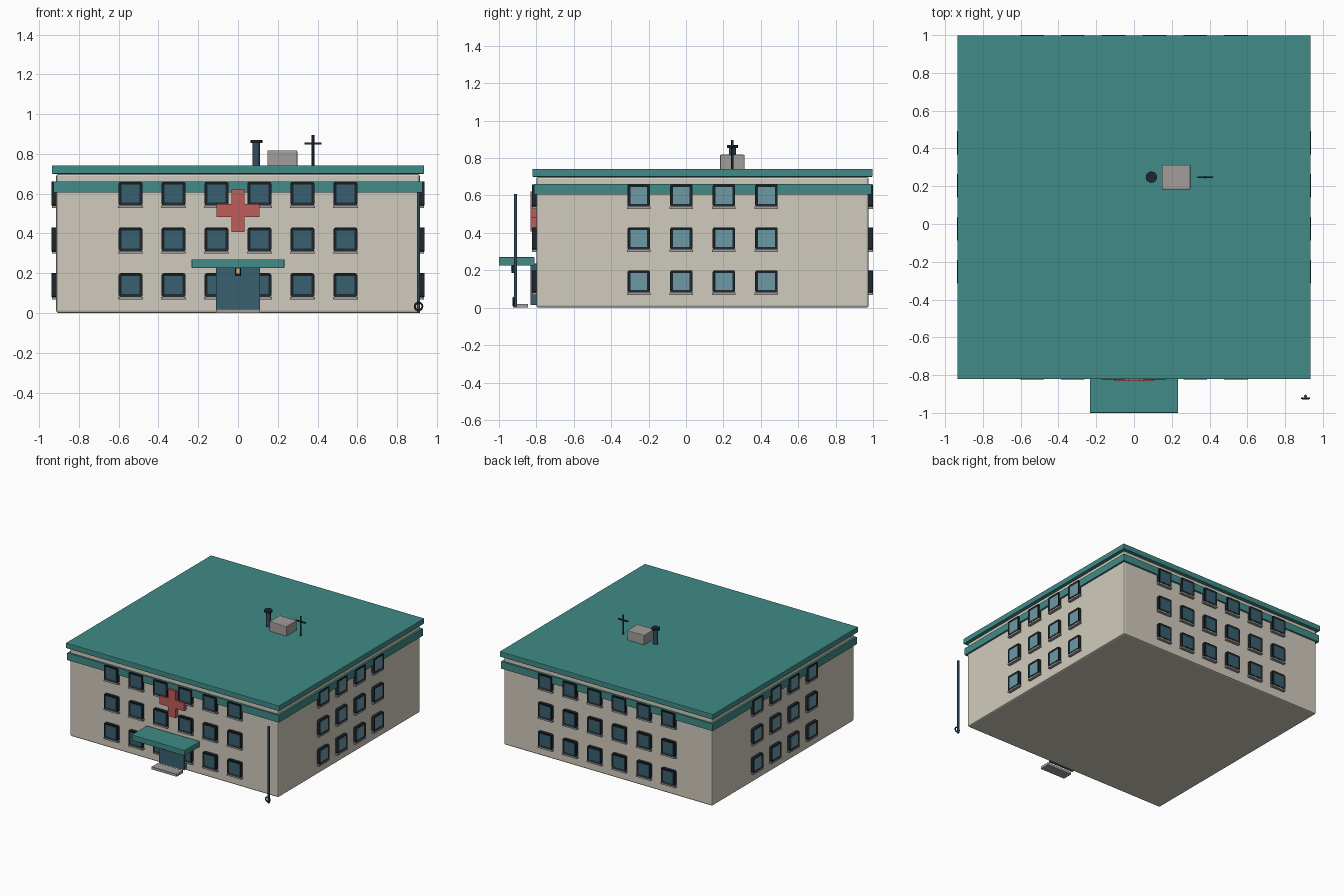
import bpy, bmesh, math
from mathutils import Matrix, Vector

if "Cube" in bpy.data.objects:
    bpy.data.objects.remove(bpy.data.objects["Cube"])


def mat(name, r, g, b):
    m = bpy.data.materials.new(name)
    m.diffuse_color = (r, g, b, 1)
    m.use_nodes = True
    m.node_tree.nodes["Principled BSDF"].inputs["Base Color"].default_value = m.diffuse_color
    return m


CREAM = mat("cream_wall", 0.64, 0.60, 0.51)
TEAL = mat("teal_trim", 0.052, 0.26, 0.245)
DARK = mat("dark_metal", 0.013, 0.02, 0.026)
STEEL = mat("blue_steel", 0.035, 0.075, 0.115)
GLASS = mat("dark_glass", 0.04, 0.115, 0.16)
SIDE_GLASS = mat("light_glass", 0.15, 0.32, 0.38)
RED = mat("red_sign", 0.52, 0.11, 0.10)
STONE = mat("stone", 0.36, 0.34, 0.32)
LAMP = mat("warm_lamp", 0.75, 0.50, 0.16)


def add(name, bm, m):
    bmesh.ops.recalc_face_normals(bm, faces=bm.faces[:])
    me = bpy.data.meshes.new(name)
    bm.to_mesh(me)
    bm.free()
    me.materials.append(m)
    ob = bpy.data.objects.new(name, me)
    bpy.context.collection.objects.link(ob)
    return ob


def box_bm(x0, x1, y0, y1, z0, z1):
    bm = bmesh.new()
    c = Vector(((x0 + x1) / 2, (y0 + y1) / 2, (z0 + z1) / 2))
    bmesh.ops.create_cube(bm, size=1, matrix=Matrix.Translation(c)
                          @ Matrix.Diagonal((x1 - x0, y1 - y0, z1 - z0, 1)))
    return bm


def box(name, m, x0, x1, y0, y1, z0, z1, bevel=0.0):
    ob = add(name, box_bm(x0, x1, y0, y1, z0, z1), m)
    if bevel:
        mod = ob.modifiers.new("bevel", 'BEVEL')
        mod.width, mod.segments = bevel, 2
    return ob


def rod(name, m, x, y, z0, z1, r, sides=16):
    bm = bmesh.new()
    bmesh.ops.create_cone(bm, cap_ends=True, segments=sides, radius1=r, radius2=r, depth=z1 - z0,
                          matrix=Matrix.Translation((x, y, (z0 + z1) / 2)))
    ob = add(name, bm, m)
    for p in ob.data.polygons:
        p.use_smooth = len(p.vertices) == 4
    return ob


# Main block, trim band and roof slab
HX, Y0, Y1 = 0.914, -0.80, 0.977
box("main_block", CREAM, -HX, HX, Y0, Y1, 0.0, 0.70, 0.012)
B, R = 0.014, 0.021
box("trim_band", TEAL, -HX - B, HX + B, Y0 - B, Y1 + B, 0.605, 0.662)
box("roof_slab", TEAL, -HX - R, HX + R, Y0 - R, Y1 + R, 0.70, 0.742, 0.003)


# Window parts, modelled facing -y with the wall plane at y = 0
def frame_bm():
    bm = box_bm(-0.06, 0.06, -0.023, 0.005, -0.06, 0.06)
    corners = [e for e in bm.edges
               if abs(e.verts[0].co.y - e.verts[1].co.y) > 0.01]
    bmesh.ops.bevel(bm, geom=corners, offset=0.01, segments=2, affect='EDGES', profile=0.5)
    front = min(bm.faces, key=lambda f: f.calc_center_median().y)
    bmesh.ops.inset_region(bm, faces=[front], thickness=0.013)
    bmesh.ops.translate(bm, verts=front.verts[:], vec=(0, 0.006, 0))
    return bm


parts = {
    "frame": (frame_bm, DARK),
    "glass": (lambda: box_bm(-0.045, 0.045, -0.019, -0.005, -0.045, 0.045), GLASS),
    "sill": (lambda: box_bm(-0.063, 0.063, -0.0225, 0.005, -0.071, -0.06), STONE),
}

# Repeat the windows over three floors on all four walls
YC = (Y0 + Y1) / 2
COLS6 = [-0.54 + 0.216 * i for i in range(6)]
COLS4 = [-0.341 + 0.2275 * i for i in range(4)]
walls = [("front", 0, (0, Y0), COLS6), ("right", 90, (HX, YC), COLS4),
         ("back", 180, (0, Y1), COLS6), ("left", 270, (-HX, YC), COLS4)]
for side, ang, (wx, wy), cols in walls:
    place = Matrix.Translation((wx, wy, 0)) @ Matrix.Rotation(math.radians(ang), 4, 'Z')
    for part, (make, m) in parts.items():
        if part == "glass" and len(cols) == 4:
            m = SIDE_GLASS
        mesh = None
        for row in range(3):
            for c in cols:
                name = f"{side}_window_{part}"
                if mesh is None:
                    ob = add(name, make(), m)
                    mesh = ob.data
                else:
                    ob = bpy.data.objects.new(name, mesh)
                    bpy.context.collection.objects.link(ob)
                ob.matrix_world = place @ Matrix.Translation((c, 0, 0.14 + 0.23 * row))

# Red cross sign
box("cross_upright", RED, -0.033, 0.033, -0.832, -0.79, 0.408, 0.622)
box("cross_bar", RED, -0.107, 0.107, -0.831, -0.79, 0.483, 0.547)

# Entrance: door, canopy, step and lamp
box("door", GLASS, -0.11, 0.11, -0.832, -0.79, 0.015, 0.235)
box("canopy", TEAL, -0.233, 0.233, -1.0, -0.81, 0.226, 0.27, 0.003)
box("entrance_step", STONE, -0.11, 0.11, -0.925, -0.845, 0.0, 0.02)
rod("lamp_housing", DARK, 0, -0.92, 0.186, 0.226, 0.014)
box("lamp_glow", LAMP, -0.009, 0.009, -0.936, -0.92, 0.198, 0.224)

# Corner pole with a ring at its foot
rod("corner_pole", STEEL, 0.908, -0.911, 0.0, 0.608, 0.008)
bpy.ops.mesh.primitive_torus_add(major_radius=0.019, minor_radius=0.005, major_segments=20,
                                 minor_segments=8, location=(0.908, -0.923, 0.033),
                                 rotation=(math.pi / 2, 0, 0))
ring = bpy.context.object
ring.name = "pole_ring"
ring.data.materials.append(DARK)
bpy.ops.object.shade_smooth()

# Rooftop equipment
box("roof_unit", STONE, 0.148, 0.298, 0.182, 0.313, 0.735, 0.818, 0.005)
rod("vent_pipe", STEEL, 0.092, 0.248, 0.735, 0.86, 0.018)
rod("vent_cap", DARK, 0.092, 0.248, 0.855, 0.871, 0.03)
rod("antenna_mast", DARK, 0.377, 0.248, 0.735, 0.896, 0.007, 8)
box("antenna_bar", DARK, 0.335, 0.419, 0.244, 0.252, 0.848, 0.858)
